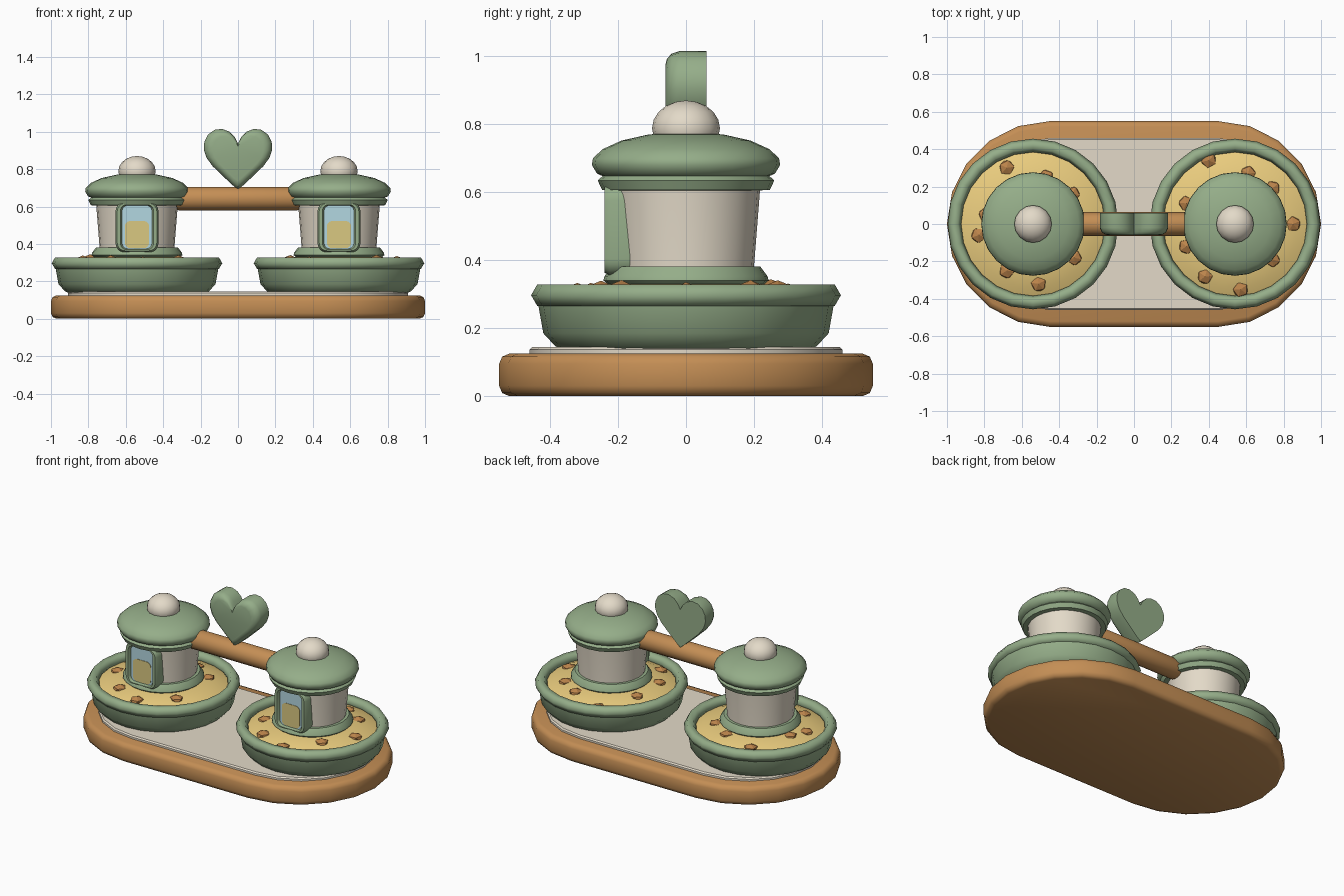
import bpy, bmesh, math, random
from mathutils import Vector

if "Cube" in bpy.data.objects:
    bpy.data.objects.remove(bpy.data.objects["Cube"])

random.seed(4)


def mat(name, rgb):
    m = bpy.data.materials.new(name)
    m.diffuse_color = (*rgb, 1)
    m.use_nodes = True
    m.node_tree.nodes["Principled BSDF"].inputs["Base Color"].default_value = m.diffuse_color
    return m


GREEN = mat("sage", (0.30, 0.42, 0.25))
WOOD = mat("wood", (0.55, 0.27, 0.09))
CREAM = mat("cream", (0.77, 0.70, 0.58))
FOOD = mat("food", (0.83, 0.61, 0.21))
KIBBLE = mat("kibble", (0.50, 0.23, 0.07))
GLASS = mat("glass", (0.45, 0.68, 0.75))
GRAIN = mat("grain", (0.70, 0.58, 0.22))


def finish(ob, material, angle=40):
    ob.data.materials.append(material)
    bpy.ops.object.select_all(action='DESELECT')
    ob.select_set(True)
    bpy.context.view_layer.objects.active = ob
    bpy.ops.object.shade_smooth_by_angle(angle=math.radians(angle))
    return ob


def loft(name, loops, material, cyclic=False, angle=40):
    """Bridge loops of equal point count; cap the ends unless cyclic."""
    bm = bmesh.new()
    rows = [[bm.verts.new(p) for p in loop] for loop in loops]
    n = len(rows[0])
    pairs = list(zip(rows, rows[1:])) + ([(rows[-1], rows[0])] if cyclic else [])
    for a, b in pairs:
        for i in range(n):
            j = (i + 1) % n
            bm.faces.new((a[i], a[j], b[j], b[i]))
    if not cyclic:
        bm.faces.new(rows[0])
        bm.faces.new(rows[-1])
    bmesh.ops.recalc_face_normals(bm, faces=bm.faces)
    me = bpy.data.meshes.new(name)
    bm.to_mesh(me)
    bm.free()
    ob = bpy.data.objects.new(name, me)
    bpy.context.collection.objects.link(ob)
    return finish(ob, material, angle)


def lathe(name, cx, profile, material, sides=24, cyclic=False, angle=40):
    ring = [2 * math.pi * i / sides for i in range(sides)]
    return loft(name, [[(cx + r * math.cos(a), r * math.sin(a), z) for a in ring]
                       for r, z in profile], material, cyclic, angle)


def stadium(r, z, half=0.45, n=10):
    pts = []
    for s, start in ((1, -90), (-1, 90)):
        for i in range(n + 1):
            a = math.radians(start + 180 * i / n)
            pts.append((s * half + r * math.cos(a), r * math.sin(a), z))
    return pts


def rounded_rect(cx, cz, hx, hz, r, y, n=4):
    pts = []
    for sx, sz, start in ((1, 1, 0), (-1, 1, 90), (-1, -1, 180), (1, -1, 270)):
        for i in range(n + 1):
            a = math.radians(start + 90 * i / n)
            pts.append((cx + sx * (hx - r) + r * math.cos(a), y,
                        cz + sz * (hz - r) + r * math.sin(a)))
    return pts


# Base board and inlaid top
loft("base_board", [stadium(r, z) for r, z in (
    (0.52, 0), (0.541, 0.009), (0.55, 0.03), (0.55, 0.095), (0.541, 0.116), (0.52, 0.125))], WOOD, angle=50)
loft("base_inlay", [stadium(r, z) for r, z in (
    (0.46, 0.12), (0.46, 0.137), (0.452, 0.145))], CREAM)

kibble_spots = {
    -1: [(-.14, .30), (.07, .25), (.21, .16), (-.29, -.06), (-.25, .05), (-.14, -.25), (.03, -.32), (.22, -.18)],
    1: [(-.14, .34), (.07, .27), (.20, .19), (.31, 0), (.20, -.19), (.03, -.35), (-.16, -.28), (-.26, .11), (-.26, -.12)],
}

for s, side in ((-1, "left"), (1, "right")):
    cx = 0.54 * s
    # Bowl with rolled rim
    lathe(side + "_bowl", cx, [(0.37, 0.14), (0.385, 0.147), (0.42, 0.185), (0.436, 0.275),
                               (0.40, 0.29), (0.38, 0.26)], GREEN)
    lathe(side + "_bowl_rim", cx, [(0.42 + 0.036 * math.cos(math.radians(a)),
                                    0.297 + 0.036 * math.sin(math.radians(a)))
                                   for a in range(0, 360, 60)], GREEN, cyclic=True, angle=65)
    # Food mound and kibble
    lathe(side + "_food", cx, [(0.39, 0.25), (0.39, 0.285), (0.34, 0.306), (0.27, 0.324),
                               (0.18, 0.336), (0.08, 0.34)], FOOD)
    for k, (dx, dy) in enumerate(kibble_spots[s]):
        z = 0.338 - 0.3 * (dx * dx + dy * dy)
        bpy.ops.mesh.primitive_ico_sphere_add(subdivisions=1, radius=0.045, location=(cx + dx, dy, z - 0.003),
                                              rotation=(0, 0, random.uniform(0, 6)))
        ob = bpy.context.object
        ob.name = f"{side}_kibble_{k}"
        ob.scale.z = 0.65
        finish(ob, KIBBLE, 20)
    # Dispenser tower
    lathe(side + "_foot_ring", cx, [(0.225, 0.325), (0.243, 0.34), (0.24, 0.353), (0.218, 0.382), (0.19, 0.382)], GREEN)
    lathe(side + "_tower_wall", cx, [(0.20, 0.34), (0.20, 0.38), (0.219, 0.62)], CREAM)
    lathe(side + "_collar", cx, [(0.21, 0.605), (0.247, 0.607), (0.26, 0.635), (0.24, 0.652)], GREEN)
    lathe(side + "_lid", cx, [(0.24, 0.645), (0.262, 0.655), (0.277, 0.68), (0.274, 0.70), (0.245, 0.727),
                              (0.19, 0.752), (0.11, 0.77), (0.04, 0.775)], GREEN)
    bpy.ops.mesh.primitive_uv_sphere_add(segments=16, ring_count=10, radius=0.1, location=(cx, 0, 0.788))
    knob = bpy.context.object
    knob.name = side + "_lid_knob"
    knob.scale.z = 0.82
    finish(knob, CREAM)
    # Window: frame, glass and grain behind it
    frame = [(0.115, 0.135, 0.05, -0.15), (0.115, 0.135, 0.05, -0.225), (0.106, 0.127, 0.043, -0.24),
             (0.089, 0.121, 0.035, -0.24), (0.080, 0.116, 0.03, -0.228), (0.080, 0.116, 0.03, -0.15)]
    loft(side + "_window_frame", [rounded_rect(cx, 0.49, *f) for f in frame], GREEN, cyclic=True)
    loft(side + "_window_glass", [rounded_rect(cx, 0.49, 0.082, 0.118, 0.03, y) for y in (-0.17, -0.222)], GLASS)
    loft(side + "_window_grain", [rounded_rect(cx, 0.45, 0.065, 0.073, 0.03, y) for y in (-0.18, -0.225)], GRAIN)

# Connecting bar with rounded ends
ring = [2 * math.pi * i / 16 for i in range(16)]
bar = [(-0.345, 0.035), (-0.335, 0.055), (-0.315, 0.063), (0.315, 0.063), (0.335, 0.055), (0.345, 0.035)]
loft("handle_bar", [[(x, r * math.cos(a), 0.642 + r * math.sin(a)) for a in ring] for x, r in bar], WOOD)

# Heart with softened front edge
half = [(0, 0.938), (0.018, 0.972), (0.045, 1.0), (0.085, 1.015), (0.125, 1.01), (0.16, 0.985), (0.18, 0.945),
        (0.183, 0.905), (0.168, 0.86), (0.135, 0.815), (0.08, 0.762), (0.03, 0.715), (0, 0.69)]
outline = half + [(-x, z) for x, z in half[-2:0:-1]]
steps = [(1, 0.06), (1, -0.02), (0.95, -0.042), (0.85, -0.056), (0.74, -0.06)]
loft("heart", [[(x * k, y, 0.87 + (z - 0.87) * k) for x, z in outline] for k, y in steps], GREEN)
